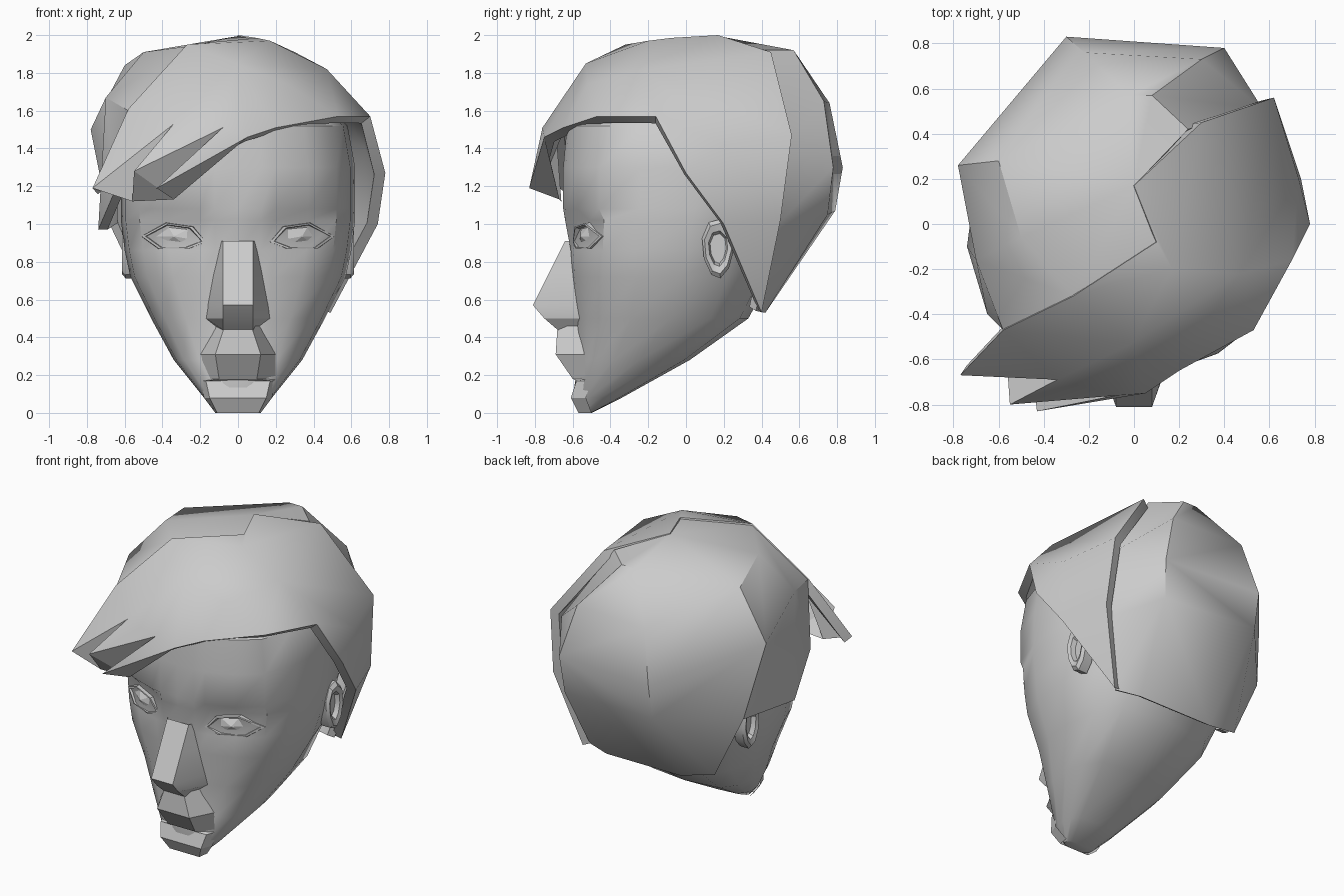
import bpy, bmesh, math
from mathutils import Vector

cube = bpy.data.objects.get("Cube")
if cube:
    bpy.data.objects.remove(cube, do_unlink=True)

grey = bpy.data.materials.new("plain grey")
grey.use_nodes = True
grey.diffuse_color = (0.6, 0.6, 0.6, 1)
grey.node_tree.nodes["Principled BSDF"].inputs["Base Color"].default_value = (0.6, 0.6, 0.6, 1)


def make(name, verts, faces, thickness=0, angle=30, centre=None):
    """Mesh object with outward normals, optionally thickened inwards."""
    bm = bmesh.new()
    vs = [bm.verts.new(v) for v in verts]
    for f in faces:
        bm.faces.new([vs[i] for i in f])
    bmesh.ops.recalc_face_normals(bm, faces=bm.faces)
    if centre:
        c = Vector(centre)
        out = sum(f.normal.dot(f.calc_center_median() - c) * f.calc_area() for f in bm.faces)
        if out < 0:
            bmesh.ops.reverse_faces(bm, faces=bm.faces)
    mesh = bpy.data.meshes.new(name)
    bm.to_mesh(mesh)
    bm.free()
    mesh.materials.append(grey)
    ob = bpy.data.objects.new(name, mesh)
    bpy.context.collection.objects.link(ob)
    bpy.ops.object.select_all(action="DESELECT")
    ob.select_set(True)
    bpy.context.view_layer.objects.active = ob
    if thickness:
        mod = ob.modifiers.new("thickness", "SOLIDIFY")
        mod.thickness = thickness
        mod.offset = -1
        bpy.ops.object.modifier_apply(modifier=mod.name)
    bpy.ops.object.shade_smooth_by_angle(angle=math.radians(angle))
    return ob


def loft(name, loops, closed=True, caps=(True, True), angle=30, centre=None):
    """Skin between loops of equal length."""
    n = len(loops[0])
    verts = [p for loop in loops for p in loop]
    faces = []
    for r in range(len(loops) - 1):
        for i in range(n if closed else n - 1):
            j = (i + 1) % n
            faces.append((r * n + i, r * n + j, r * n + n + j, r * n + n + i))
    if caps[0]:
        faces.append(tuple(range(n)))
    if caps[1]:
        faces.append(tuple(range(len(verts) - n, len(verts))))
    return make(name, verts, faces, angle=angle, centre=centre)


# Head: half cross-section scaled to each level (z, half width, front, back, eye recess)
SECTION = [(0, 0, 0), (.2, 0, 0), (.32, .01, 1), (.6, .06, 1), (.84, .15, .4), (.96, .32, 0),
           (1, .55, 0), (.86, .78, 0), (.5, .95, 0), (0, 1, 0)]
LEVELS = [(0, .1, -.57, -.5, 0), (.08, .18, -.6, -.34, 0), (.28, .34, -.57, .02, 0),
          (.5, .46, -.58, .33, 0), (.72, .57, -.6, .45, 0), (.86, .6, -.61, .52, 0),
          (1.02, .62, -.64, .59, .055), (1.08, .62, -.65, .62, 0), (1.3, .62, -.65, .64, 0),
          (1.52, .58, -.63, .6, 0), (1.72, .36, -.38, .38, 0)]
rings = []
for z, w, yf, yb, recess in LEVELS:
    # the jaw is broader underneath than the skull behind it
    half = [((u ** .5 if z < .6 and v > .6 else u) * w, yf + v * (yb - yf) + e * recess, z)
            for u, v, e in SECTION]
    rings.append(half + [(-x, y, h) for x, y, h in half[-2:0:-1]])
loft("head", rings, angle=38)


# Nose and mouth: rows (z, inner x, inner y, outer x, outer y), mirrored across the middle
def strip(name, rows):
    loft(name, [[(-xo, yo, z), (-xi, yi, z), (xi, yi, z), (xo, yo, z)]
                for z, xi, yi, xo, yo in rows],
         closed=False, caps=(False, False), angle=20, centre=(0, 0, .5))


strip("nose", [(.91, .08, -.64, .1, -.58), (.75, .08, -.72, .14, -.56),
               (.57, .08, -.81, .165, -.56), (.5, .08, -.75, .17, -.56),
               (.44, .08, -.68, .1, -.55)])
strip("mouth_and_chin", [(.46, .07, -.68, .12, -.56), (.31, .12, -.69, .2, -.535),
                         (.18, .1, -.6, .21, -.51), (.17, .17, -.58, .2, -.5),
                         (.08, .15, -.61, .18, -.53), (0, .11, -.57, .12, -.5)])

# Eyes (lid rim around a faceted eyeball) and ears (rim around a hollow)
LID = [(-.17, -.03), (-.1, .05), (.04, .07), (.17, 0), (.08, -.065), (-.08, -.065)]
for side, word in ((1, "left"), (-1, "right")):
    loops = []
    for s, dy in ((1.06, .05), (1, 0), (.88, 0), (.82, .03), (.05, 0)):
        loops.append([(side * (.34 + s * a), -.6 + 1.2 * (.19 + s * a) ** 2 + dy, .935 + s * b)
                      for a, b in LID])
    loft(word + "_eye", loops, caps=(False, True), angle=12, centre=(side * .34, 0, .935))

    loops = []
    for s, x in ((1, .53), (1, .595), (.85, .615), (.6, .605), (.5, .575)):
        loop = []
        for k in range(9):
            t = k * math.tau / 9
            loop.append((side * x, .17 + s * (.085 + .015 * math.sin(t)) * math.cos(t),
                         .87 + s * .16 * math.sin(t)))
        loops.append(loop)
    loft(word + "_ear", loops, angle=25)

# Swept fringe, crown and side flap in one thick shell
FLAP = [(-.27, -.32, 1.95), (.1, -.08, 1.985), (.17, -.2, 1.97), (-.01, -.53, 1.85),
        (-.58, -.47, 1.61), (-.77, -.67, 1.19), (-.34, -.69, 1.53), (-.55, -.8, 1.28),
        (-.08, -.76, 1.51), (-.43, -.83, 1.19), (.05, -.75, 1.46), (.2, -.65, 1.51),
        (.53, -.47, 1.57), (.7, -.16, 1.57), (.78, 0, 1.27), (.74, .2, 1),
        (.49, .4, .53), (.64, .5, 1.02), (.62, .56, 1.47), (.3, .45, 1.91),
        (0, .17, 2), (.47, -.22, 1.82), (.26, -.52, 1.74), (.73, .2, 1.42)]
FLAP_FACES = [(0, 4, 3), (0, 3, 2, 1), (4, 5, 6), (4, 6, 3), (3, 6, 8), (6, 7, 8),
              (3, 8, 10), (8, 9, 10), (3, 10, 11, 22), (22, 11, 12), (22, 12, 21),
              (12, 13, 21), (3, 22, 21, 2), (2, 21, 19, 20), (1, 2, 20), (21, 13, 23),
              (21, 23, 18, 19), (13, 14, 23), (14, 15, 23), (23, 15, 17, 18), (15, 16, 17)]
make("fringe_and_side_hair", FLAP, FLAP_FACES, thickness=.06, angle=42, centre=(0, 0, 1.1))

# Underside of the fringe, sloping back from the tips to the forehead
UNDER = [FLAP[i] for i in (5, 6, 7, 8, 9, 10)] + [(-.56, -.66, 1.12), (-.34, -.67, 1.13)]
UNDER_FACES = [(0, 1, 6), (1, 2, 6), (2, 3, 7), (2, 7, 6), (3, 4, 7), (4, 5, 7)]
make("fringe_underside", UNDER, UNDER_FACES, angle=15, centre=(-.3, -.7, 2))

# Back cap with the short lock on the other side
CAP = [(-.02, .57, 1.92), (.08, .57, 1.92), (.3, .73, 1.65), (.4, .78, 1.3),
       (.38, .75, 1.05), (.3, .42, .53), (-.3, .83, 1.3), (-.3, .79, 1.07),
       (-.25, .42, .53), (.57, .51, 1.42), (.58, .46, .97), (.46, .37, .54),
       (-.78, .26, 1.5), (-.6, .28, 1.84), (-.5, -.06, 1.91), (-.7, -.16, 1.67),
       (-.58, -.47, 1.6), (-.27, -.32, 1.94), (0, .17, 1.995), (.24, .42, 1.92),
       (-.74, -.1, .97), (-.68, .36, 1), (-.48, .38, .58), (-.65, -.4, 1.18),
       (.1, -.08, 1.975), (-.22, .76, 1.64)]
CAP_FACES = [(24, 17, 18), (17, 14, 18), (14, 13, 18), (13, 0, 18), (18, 0, 1, 19),
             (0, 25, 2, 1), (25, 6, 3, 2), (13, 12, 6), (13, 6, 25), (13, 25, 0),
             (3, 6, 7, 4), (4, 5, 8, 7), (12, 7, 6), (12, 21, 7), (21, 22, 7),
             (22, 8, 7), (1, 19, 9, 2), (2, 9, 3), (3, 9, 10, 4), (4, 10, 11, 5),
             (14, 15, 12, 13), (17, 16, 15, 14), (15, 20, 21, 12), (15, 16, 23, 20)]
make("back_hair", CAP, CAP_FACES, thickness=.05, angle=42, centre=(0, 0, 1.1))
